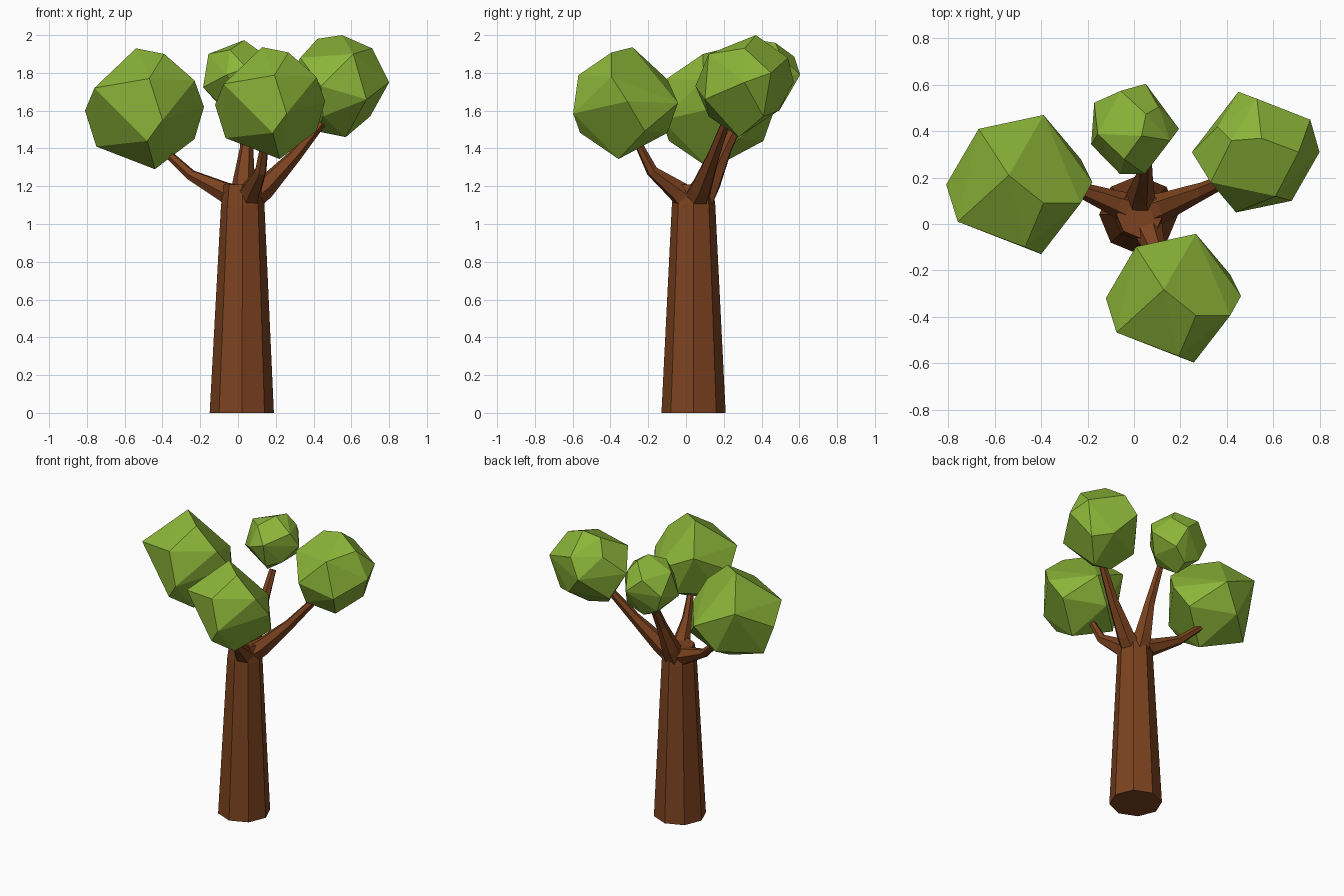
import bpy, bmesh, math
from mathutils import Vector, Matrix

if "Cube" in bpy.data.objects:
    bpy.data.objects.remove(bpy.data.objects["Cube"])


def material(name, color):
    m = bpy.data.materials.new(name)
    m.diffuse_color = color
    m.use_nodes = True
    m.node_tree.nodes["Principled BSDF"].inputs["Base Color"].default_value = m.diffuse_color
    return m


BARK = material("bark", (0.20, 0.055, 0.014, 1))
LEAF = material("leaf", (0.26, 0.46, 0.04, 1))


def finish(name, bm, mat):
    bmesh.ops.recalc_face_normals(bm, faces=bm.faces)
    mesh = bpy.data.meshes.new(name)
    bm.to_mesh(mesh)
    bm.free()
    mesh.materials.append(mat)
    obj = bpy.data.objects.new(name, mesh)
    bpy.context.collection.objects.link(obj)
    return obj


def tube(name, path, sides):
    """Tapered tube through (x, y, z, radius) stations."""
    bm = bmesh.new()
    pts = [Vector(p[:3]) for p in path]
    rings = []
    for i, p in enumerate(pts):
        d = (pts[min(i + 1, len(pts) - 1)] - pts[max(i - 1, 0)]).normalized()
        side = d.cross(Vector((0, 0, 1)))
        side = side.normalized() if side.length > 0.05 else Vector((1, 0, 0))
        up = d.cross(side)
        ring = []
        for k in range(sides):
            a = 2 * math.pi * k / sides
            ring.append(bm.verts.new(p + path[i][3] * (math.cos(a) * side + math.sin(a) * up)))
        rings.append(ring)
    for r0, r1 in zip(rings, rings[1:]):
        for k in range(sides):
            n = (k + 1) % sides
            bm.faces.new((r0[k], r0[n], r1[n], r1[k]))
    bm.faces.new(rings[0])
    bm.faces.new(rings[-1])
    return finish(name, bm, BARK)


def foliage(name, points, matrix=Matrix()):
    """Faceted leaf clump: convex hull of a few points."""
    bm = bmesh.new()
    for p in points:
        bm.verts.new(matrix @ Vector(p))
    bmesh.ops.convex_hull(bm, input=bm.verts)
    bmesh.ops.delete(bm, geom=[v for v in bm.verts if not v.link_faces], context='VERTS')
    bmesh.ops.dissolve_limit(bm, angle_limit=math.radians(6), verts=bm.verts, edges=bm.edges)
    return finish(name, bm, LEAF)


def move_scale(src, dst, s, turn=0):
    return (Matrix.Translation(dst) @ Matrix.Rotation(math.radians(turn), 4, 'Z')
            @ Matrix.Scale(s, 4) @ Matrix.Translation(-Vector(src)))


# Trunk: tapered octagon with a narrowed crown
tube("trunk", [(0.02, 0.04, 0, 0.17), (0.025, 0.04, 1.1, 0.115), (0.025, 0.04, 1.21, 0.10)], 8)

# Branches: thick at the trunk, bending up into each clump
tube("left_branch", [(0.0, 0.06, 1.14, 0.075), (-0.08, 0.09, 1.175, 0.055),
                     (-0.25, 0.155, 1.26, 0.03), (-0.38, 0.21, 1.38, 0.022)], 6)
tube("right_branch", [(0.06, 0.05, 1.13, 0.075), (0.14, 0.08, 1.19, 0.06),
                      (0.30, 0.145, 1.36, 0.036), (0.46, 0.22, 1.56, 0.024)], 6)
tube("front_branch", [(0.05, 0.01, 1.13, 0.075), (0.07, -0.05, 1.18, 0.058),
                      (0.12, -0.18, 1.28, 0.032), (0.14, -0.25, 1.42, 0.022)], 6)
tube("back_branch", [(0.03, 0.08, 1.13, 0.075), (0.03, 0.13, 1.22, 0.06),
                     (0.045, 0.21, 1.40, 0.036), (0.05, 0.32, 1.62, 0.024)], 6)

# Large clumps share one shape
LARGE = [(-.54, .21, 1.93), (-.39, .09, 1.90), (-.23, .09, 1.76), (-.18, .18, 1.62),
         (-.23, .28, 1.45), (-.44, .13, 1.29), (-.75, .20, 1.41), (-.81, .17, 1.60),
         (-.76, .01, 1.72), (-.47, -.10, 1.77), (-.40, -.13, 1.55), (-.67, .41, 1.745),
         (-.39, .47, 1.61), (-.52, .41, 1.44), (-.48, -.09, 1.44)]
foliage("left_foliage", LARGE)
foliage("front_foliage", LARGE, move_scale((-.495, .17, 1.61), (.17, -.32, 1.64), 0.925))

# Smaller clumps share another
SMALL = [(.55, .37, 2.0), (.42, .36, 1.98), (.71, .31, 1.93), (.80, .31, 1.75),
         (.68, .10, 1.66), (.44, .05, 1.73), (.45, .57, 1.75), (.53, .54, 1.88),
         (.25, .31, 1.75), (.57, .28, 1.46), (.42, .27, 1.49), (.33, .18, 1.88),
         (.61, .12, 1.90), (.76, .45, 1.80), (.70, .41, 1.57), (.33, .39, 1.58),
         (.36, .42, 1.88), (.45, .12, 1.57), (.58, .49, 1.60)]
foliage("right_foliage", SMALL)
foliage("back_foliage", SMALL, move_scale((.525, .31, 1.73), (-.005, .41, 1.775), 0.735, -106))
